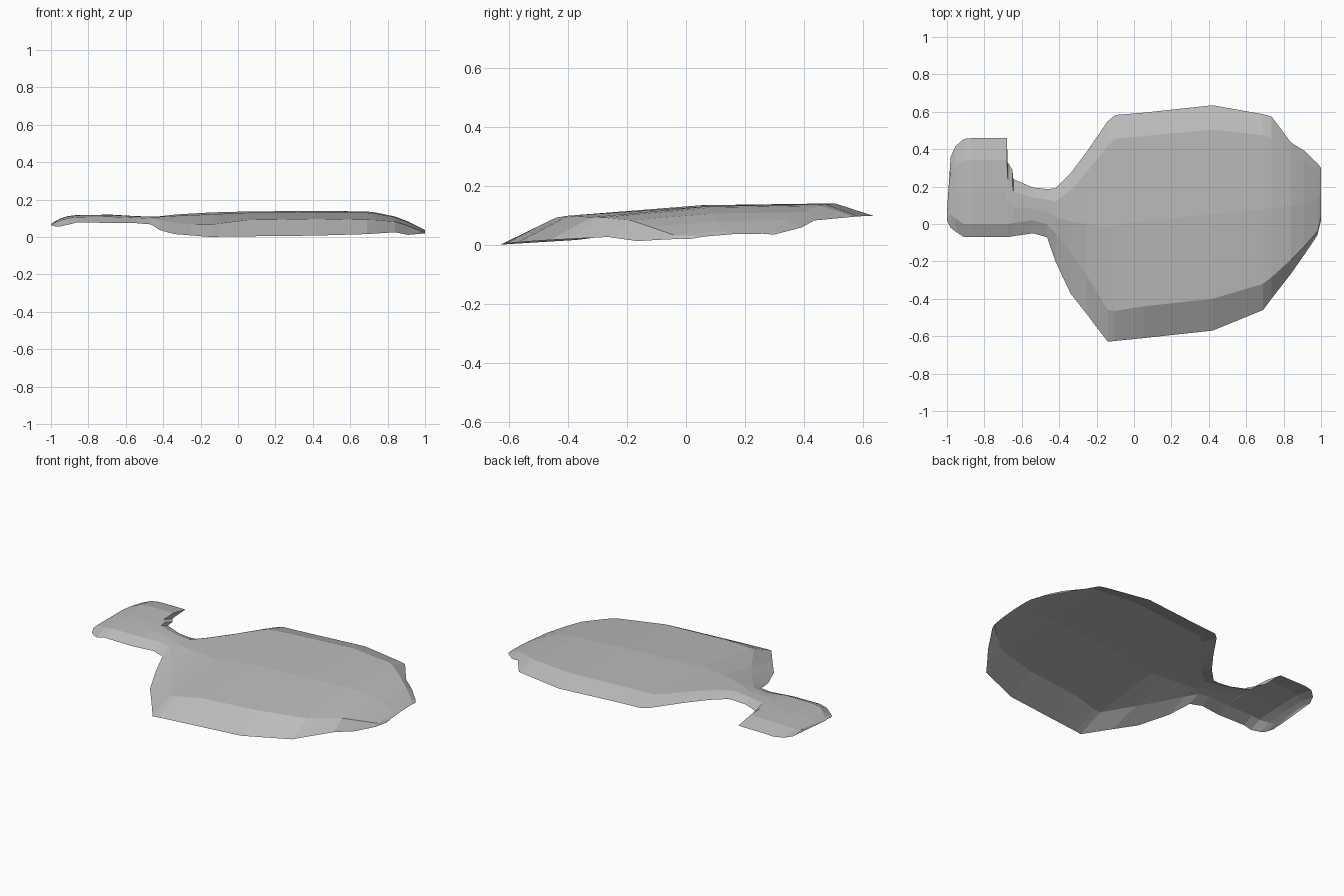
import bpy
import bmesh

cube = bpy.data.objects.get("Cube")
if cube:
    bpy.data.objects.remove(cube, do_unlink=True)


def mix(a, b, t):
    return a + (b - a) * t


def section(x, y_front, y_front_top, y_back_top, y_back,
            z_front, z_front_top, z_back_top, z_back):
    """Five-point open slice: front rim, faceted top, back rim."""
    return [
        (x, y_front, z_front),
        (x, y_front_top, z_front_top),
        (x, mix(y_front_top, y_back_top, 0.5), mix(z_front_top, z_back_top, 0.85)),
        (x, y_back_top, z_back_top),
        (x, y_back, z_back),
    ]


def hook_section(x, y_front, y_back, z_front, z_back, z_top):
    """Slice of the thin end, with its top edges inset from the rim."""
    width = y_back - y_front
    return section(x, y_front, y_front + min(0.07, width * 0.3),
                   y_back - min(0.12, width * 0.22), y_back,
                   z_front, mix(z_front, z_top, 0.75), z_top, z_back)


def shell(name, rings, material):
    """Single-layer skin through the slices, open underneath."""
    bm = bmesh.new()
    rows = [[bm.verts.new(p) for p in ring] for ring in rings]
    for a, b in zip(rows, rows[1:]):
        for i in range(len(a) - 1):
            bm.faces.new((a[i], b[i], b[i + 1], a[i + 1]))
    mesh = bpy.data.meshes.new(name)
    bm.to_mesh(mesh)
    bm.free()
    mesh.materials.append(material)
    obj = bpy.data.objects.new(name, mesh)
    bpy.context.collection.objects.link(obj)
    return obj


grey = bpy.data.materials.new("plain grey")
grey.use_nodes = True
colour = (0.5, 0.5, 0.5, 1)
grey.diffuse_color = colour
grey.node_tree.nodes["Principled BSDF"].inputs["Base Color"].default_value = colour

# Hooked end and narrow neck: x, front y, back y, front z, back z, top z
hook = [
    (-1, .02, .07, .064, .066, .068),
    (-.98, -.02, .36, .058, .074, .084),
    (-.955, -.04, .415, .056, .08, .097),
    (-.91, -.07, .455, .066, .09, .112),
    (-.86, -.07, .46, .078, .096, .118),
    (-.68, -.07, .46, .076, .097, .12),
    (-.675, -.07, .33, .076, .094, .12),
    (-.65, -.066, .29, .075, .093, .118),
    (-.645, -.065, .24, .075, .092, .118),
    (-.54, -.05, .195, .074, .09, .112),
    (-.465, -.07, .187, .068, .088, .11),
]

# Broad body: x, four y positions front to back, then their four heights
body = [
    (-.42, -.2, -.05, .12, .19, .038, .092, .111, .089),
    (-.34, -.37, -.15, .18, .27, .016, .076, .12, .092),
    (-.25, -.485, -.28, .28, .39, .009, .067, .126, .095),
    (-.14, -.63, -.46, .42, .55, 0, .066, .132, .097),
    (-.1, -.625, -.465, .455, .583, .002, .073, .133, .098),
    (.05, -.61, -.44, .47, .595, .004, .092, .137, .098),
    (.42, -.57, -.4, .505, .635, .008, .098, .14, .098),
    (.69, -.46, -.32, .475, .587, .016, .093, .137, .096),
    (.735, -.4, -.285, .455, .575, .019, .092, .132, .095),
    (.84, -.265, -.19, .385, .435, .026, .083, .11, .082),
    (.91, -.165, -.12, .34, .392, .012, .06, .083, .058),
    (.98, -.06, -.04, .29, .325, .018, .032, .048, .041),
    (1, .02, .06, .26, .3, .02, .027, .037, .034),
]

rings = [hook_section(*s) for s in hook] + [section(*s) for s in body]
shell("hooked_flat_body", rings, grey)
